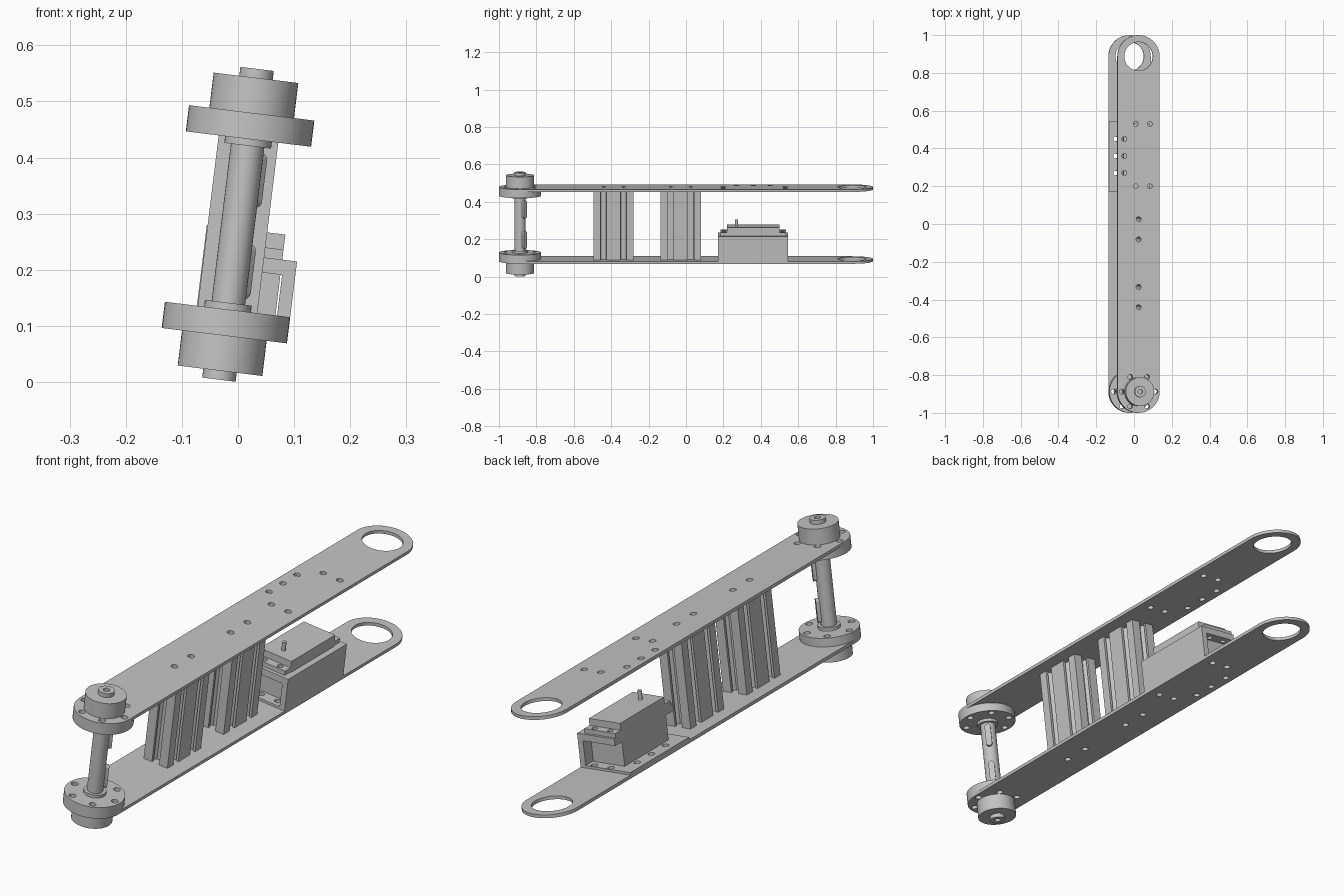
import bpy, bmesh, math
from mathutils import Matrix, Vector

cube = bpy.data.objects.get("Cube")
if cube:
    bpy.data.objects.remove(cube, do_unlink=True)

grey = bpy.data.materials.new("plain_grey")
grey.use_nodes = True
grey.diffuse_color = (0.55, 0.55, 0.55, 1)
grey.node_tree.nodes["Principled BSDF"].inputs["Base Color"].default_value = (0.55, 0.55, 0.55, 1)

# The whole assembly leans sideways about the y axis
LEAN = Matrix.Translation((0, 0, 0.281)) @ Matrix.Rotation(math.radians(7), 4, 'Y')
AXLE_Y = 0.8875
PLATE_R = 0.1125
HUB_R = 0.076
HOLE_R = 0.013


def circle(x, y, r, n=32):
    return [(x + r * math.cos(math.tau * i / n), y + r * math.sin(math.tau * i / n)) for i in range(n)]


def rect(x0, x1, y0, y1):
    return [(x0, y0), (x1, y0), (x1, y1), (x0, y1)]


def stadium(half, r, n=24):
    arc = [math.pi * i / n for i in range(n + 1)]
    top = [(r * math.cos(a), half + r * math.sin(a)) for a in arc]
    return top + [(-x, -y) for x, y in top]


def solid(name, loops, low, high, place=Matrix()):
    """Extrude an outline (first loop) with holes (other loops)."""
    curve = bpy.data.curves.new(name, 'CURVE')
    curve.dimensions = '2D'
    curve.fill_mode = 'BOTH'
    curve.extrude = (high - low) / 2
    for loop in loops:
        spline = curve.splines.new('POLY')
        spline.points.add(len(loop) - 1)
        for point, (x, y) in zip(spline.points, loop):
            point.co = (x, y, 0, 1)
        spline.use_cyclic_u = True
    obj = bpy.data.objects.new(name, curve)
    bpy.context.collection.objects.link(obj)
    obj.matrix_world = LEAN @ place @ Matrix.Translation((0, 0, (low + high) / 2))
    bpy.ops.object.select_all(action='DESELECT')
    obj.select_set(True)
    bpy.context.view_layer.objects.active = obj
    bpy.ops.object.convert(target='MESH')
    obj = bpy.context.object
    bm = bmesh.new()
    bm.from_mesh(obj.data)
    bmesh.ops.remove_doubles(bm, verts=bm.verts, dist=1e-5)
    bmesh.ops.recalc_face_normals(bm, faces=bm.faces)
    bm.to_mesh(obj.data)
    bm.free()
    obj.data.materials.clear()
    obj.data.materials.append(grey)
    bpy.ops.object.shade_smooth_by_angle(angle=math.radians(30))
    return obj


def mirrored(name, loops, low, high):
    """Same part at the top and at the bottom."""
    solid("upper_" + name, loops, low, high)
    solid("lower_" + name, loops, -high, -low)


# Hole patterns
flange_holes = [circle(0.09 * math.cos(i * math.pi / 3), -AXLE_Y + 0.09 * math.sin(i * math.pi / 3), HOLE_R, 16)
                for i in range(6)]
bracket_holes = [circle(x, y, HOLE_R, 16) for x in (-0.015, 0.06) for y in (0.2, 0.53)]
bracket_holes += [circle(-0.076, y, HOLE_R, 16) for y in (0.27, 0.36, 0.45)]
POSTS = (-0.387, -0.028)
CELL = 0.0535
post_holes = [circle(0, y + s * CELL, HOLE_R, 16) for y in POSTS for s in (-1, 1)]

# Long side plates with a round eye at the back
mirrored("plate", [stadium(AXLE_Y, PLATE_R), circle(0, AXLE_Y, HUB_R, 48)]
         + flange_holes + bracket_holes + post_holes, 0.187, 0.2)

# Hubs on the axle
mirrored("flange", [circle(0, -AXLE_Y, PLATE_R, 48)] + flange_holes, 0.153, 0.187)
mirrored("hub", [circle(0, -AXLE_Y, HUB_R, 48)], 0.2, 0.263)
mirrored("collar", [circle(0, -AXLE_Y, 0.042)], 0.141, 0.153)

# Axle with drilled ends and two rounded keys
solid("axle", [circle(0, -AXLE_Y, 0.03)], -0.262, 0.262)
mirrored("axle_end", [circle(0, -AXLE_Y, 0.03), circle(0, -AXLE_Y, 0.012, 16)], 0.262, 0.279)
out = Vector((1, 1, 0)).normalized()
side = Vector((-1, 1, 0)).normalized()
facing = Matrix((side, (0, 0, 1), out)).transposed().to_4x4()
for name, height in (("upper_key", 0.082), ("lower_key", -0.082)):
    solid(name, [stadium(0.036, 0.012, 12)], 0.015, 0.041,
          Matrix.Translation((0, -AXLE_Y, height)) @ facing)

# Slotted posts, two cells deep, one cell wide
half_slot = [(0.016, 0), (0.016, 0.01), (0.03, 0.01), (0.014, 0.03)]
slot = [(-t, d) for t, d in half_slot] + half_slot[::-1]


def post_outline(y):
    """Walk around the post counter-clockwise, cutting a slot in each cell."""
    points = []
    faces = [((1, 0), (0, 1), CELL, (-CELL, CELL)), ((0, 1), (-1, 0), 2 * CELL, (0,)),
             ((-1, 0), (0, -1), CELL, (-CELL, CELL)), ((0, -1), (1, 0), 2 * CELL, (0,))]
    for (nx, ny), (tx, ty), reach, centres in faces:
        length = 3 * CELL - reach
        path = [(-length, 0)] + [(c + t, d) for c in centres for t, d in slot]
        points += [(nx * (reach - d) + tx * t, y + ny * (reach - d) + ty * t) for t, d in path]
    return points


for name, y in zip(("front_post", "middle_post"), POSTS):
    bores = [circle(0, y + s * CELL, HOLE_R, 16) for s in (-1, 1)]
    solid(name, [post_outline(y)] + bores, -0.187, 0.187)

# Motor bracket: foot, side wall and two shelves
solid("bracket_foot", [rect(-PLATE_R, PLATE_R, 0.17, 0.545)] + bracket_holes, -0.187, -0.177)
solid("bracket_wall", [rect(0.089, PLATE_R, 0.17, 0.545)], -0.187, -0.053)
MID = 0.0155
W = 0.0705


def screw_holes(y):
    return [circle(MID + s * 0.035, y, 0.011, 16) for s in (-1, 1)]


for name, y0, y1, hole_y in (("front_shelf", 0.17, 0.22, 0.203), ("rear_shelf", 0.5, 0.545, 0.517)):
    solid(name, [rect(MID - W, 0.089, y0, y1)] + screw_holes(hole_y), -0.08, -0.053)

# Motor
solid("motor_body", [rect(MID - W, MID + W, 0.22, 0.5)], -0.177, -0.053)
solid("motor_tabs", [rect(MID - W, MID + W, 0.185, 0.535)] + screw_holes(0.203) + screw_holes(0.517),
      -0.053, -0.035)
solid("motor_lid", [rect(MID - W, MID + W, 0.22, 0.5)], -0.035, -0.008)
solid("motor_shaft", [circle(MID, 0.27, 0.008, 16)], -0.008, 0.027)
